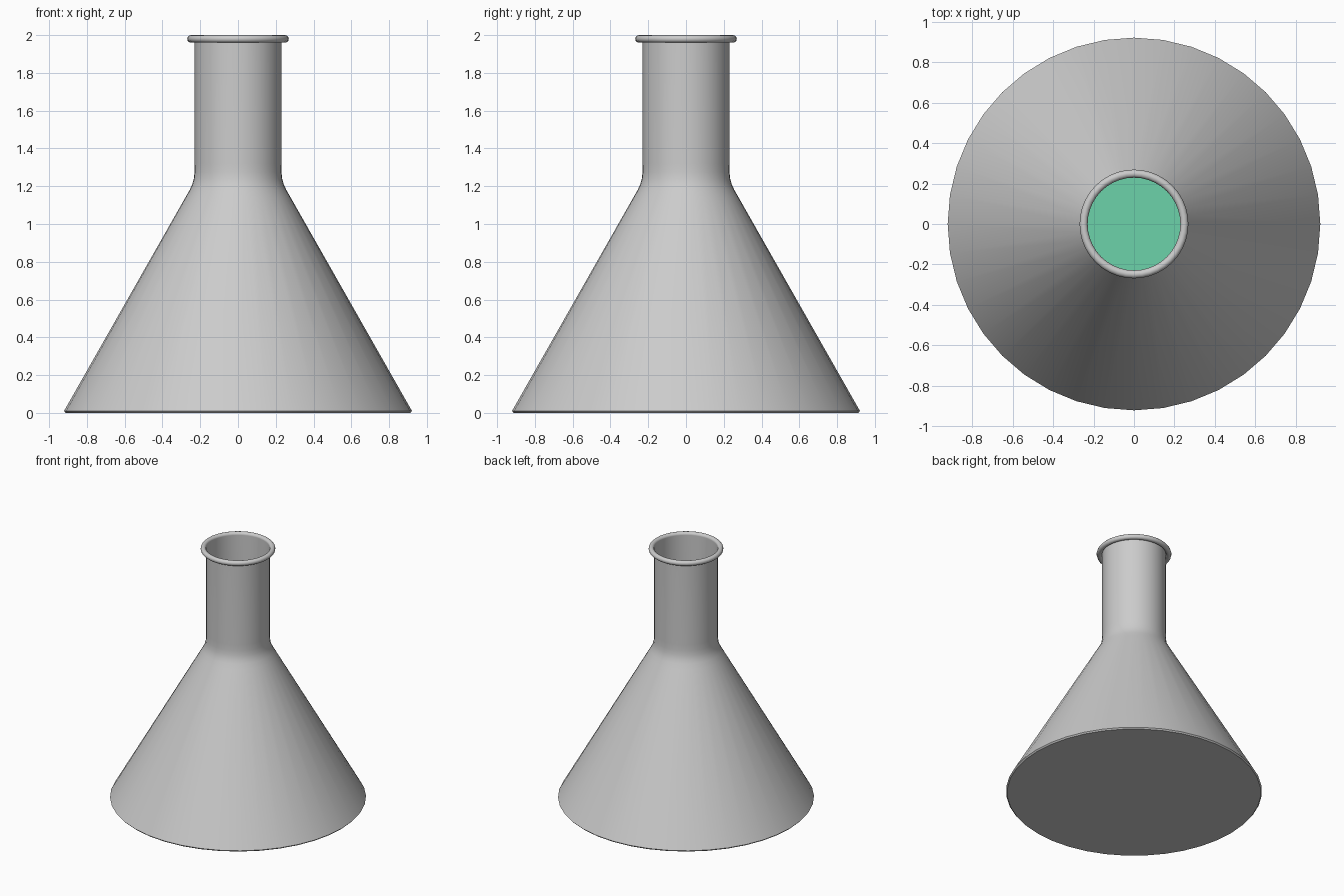
import bpy, bmesh, math

if "Cube" in bpy.data.objects:
    bpy.data.objects.remove(bpy.data.objects["Cube"])

SIDES = 40


def lathe(name, profile, cap_start=False, cap_end=False, angle=35):
    """Revolve (radius, z) points around the z axis."""
    bm = bmesh.new()
    rings = []
    for r, z in profile:
        ring = []
        for i in range(SIDES):
            a = 2 * math.pi * i / SIDES
            ring.append(bm.verts.new((r * math.cos(a), r * math.sin(a), z)))
        rings.append(ring)
    for low, high in zip(rings, rings[1:]):
        for i in range(SIDES):
            j = (i + 1) % SIDES
            bm.faces.new((low[i], low[j], high[j], high[i]))
    if cap_start:
        bm.faces.new(rings[0][::-1])
    if cap_end:
        bm.faces.new(rings[-1])
    mesh = bpy.data.meshes.new(name)
    bm.to_mesh(mesh)
    bm.free()
    ob = bpy.data.objects.new(name, mesh)
    bpy.context.collection.objects.link(ob)
    smooth(ob, angle)
    return ob


def smooth(ob, angle):
    bpy.ops.object.select_all(action='DESELECT')
    ob.select_set(True)
    bpy.context.view_layer.objects.active = ob
    bpy.ops.object.shade_smooth_by_angle(angle=math.radians(angle))


# Flask: closed base, straight cone, curved shoulder, open neck
lathe("flask_body", [
    (0.912, 0.0), (0.921, 0.01), (0.276, 1.145), (0.255, 1.182),
    (0.242, 1.21), (0.234, 1.24), (0.23, 1.275), (0.229, 1.32),
    (0.229, 1.98)], cap_start=True)

# Rounded rim at the mouth
bpy.ops.mesh.primitive_torus_add(major_radius=0.249, minor_radius=0.02,
                                 major_segments=SIDES, minor_segments=12,
                                 location=(0, 0, 1.98))
rim = bpy.context.object
rim.name = "rim"
smooth(rim, 60)

# Liquid inside, seen through the mouth
liquid = lathe("liquid", [(0.89, 0.02), (0.53, 0.655)],
               cap_start=True, cap_end=True)
green = bpy.data.materials.new("green_liquid")
green.diffuse_color = (0.15, 0.65, 0.4, 1)
green.use_nodes = True
green.node_tree.nodes["Principled BSDF"].inputs["Base Color"].default_value = green.diffuse_color
liquid.data.materials.append(green)
